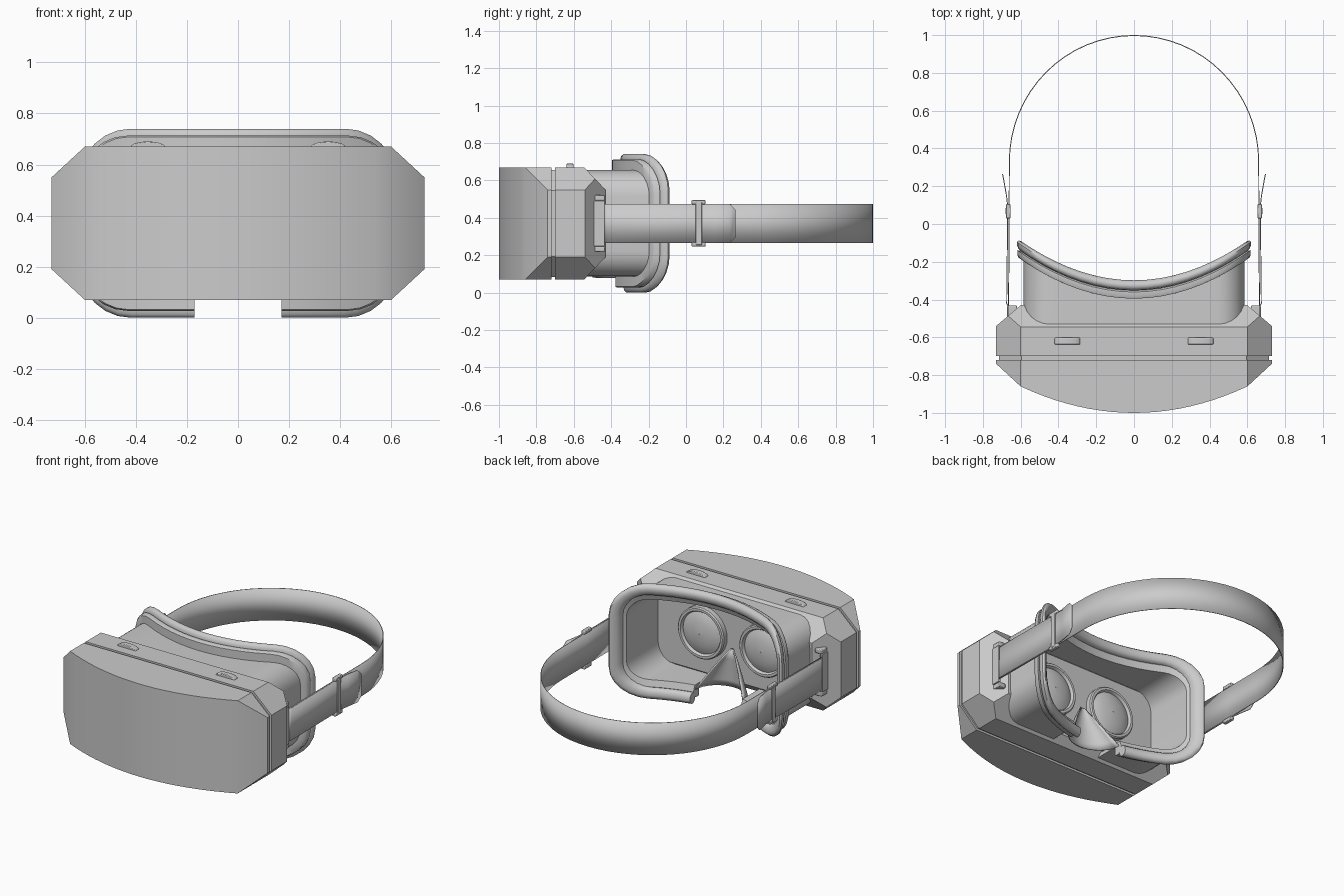
import bpy, bmesh
from math import sin, cos, pi, radians
from mathutils import Vector

if "Cube" in bpy.data.objects:
    bpy.data.objects.remove(bpy.data.objects["Cube"])

ZC = 0.37  # mid height of the headset


def finish(name, bm, mirror=False, angle=30, bevel=0, solid=0):
    bmesh.ops.recalc_face_normals(bm, faces=bm.faces[:])
    me = bpy.data.meshes.new(name)
    bm.to_mesh(me)
    bm.free()
    ob = bpy.data.objects.new(name, me)
    bpy.context.collection.objects.link(ob)
    bpy.ops.object.select_all(action='DESELECT')
    ob.select_set(True)
    bpy.context.view_layer.objects.active = ob
    bpy.ops.object.shade_smooth_by_angle(angle=radians(angle))
    if solid:
        m = ob.modifiers.new("Solid", 'SOLIDIFY')
        m.thickness, m.offset = solid, 0
    if bevel:
        m = ob.modifiers.new("Bevel", 'BEVEL')
        m.width, m.segments = bevel, 2
    if mirror:
        ob.modifiers.new("Mirror", 'MIRROR')
    return ob


def prism(name, outline, z0, z1, planes, **kw):
    """Extrude an xy outline upward, then slice it by planes (point, normal)."""
    bm = bmesh.new()
    f = bm.faces.new([bm.verts.new((x, y, z0)) for x, y in outline])
    ext = bmesh.ops.extrude_face_region(bm, geom=[f])
    bmesh.ops.translate(bm, vec=(0, 0, z1 - z0),
                        verts=[g for g in ext['geom'] if isinstance(g, bmesh.types.BMVert)])
    bmesh.ops.recalc_face_normals(bm, faces=bm.faces[:])
    for co, no in planes:
        bmesh.ops.bisect_plane(bm, geom=bm.verts[:] + bm.edges[:] + bm.faces[:], dist=1e-5,
                               plane_co=co, plane_no=Vector(no).normalized(), clear_outer=True)
        bmesh.ops.holes_fill(bm, edges=[e for e in bm.edges if e.is_boundary], sides=0)
    return finish(name, bm, **kw)


def box(name, lo, hi, **kw):
    return prism(name, [(lo[0], lo[1]), (hi[0], lo[1]), (hi[0], hi[1]), (lo[0], hi[1])],
                 lo[2], hi[2], [], **kw)


def ring(hx, hz, r, y0, k, gap):
    """Rounded rectangle in xz, open at the bottom centre, bent back along y by k*x^2."""
    pts = [(gap + (hx - r - gap) * i / 4, -hz) for i in range(4)]
    for sx, sz, a0 in ((1, -1, -pi / 2), (1, 1, 0), (-1, 1, pi / 2), (-1, -1, pi)):
        if (sx, sz) == (-1, 1):
            pts += [((hx - r) * (1 - i / 6), hz) for i in range(1, 12)]
        pts += [(sx * (hx - r) + r * cos(a0 + i * pi / 12), sz * (hz - r) + r * sin(a0 + i * pi / 12))
                for i in range(7)]
    pts += [(-gap - (hx - r - gap) * i / 4, -hz) for i in (3, 2, 1, 0)]
    return [(x, y0 + k * x * x, ZC + z) for x, z in pts]


def skin(bm, rows, cyclic=False):
    vs = [[bm.verts.new(p) for p in row] for row in rows]
    for i in range(len(vs) if cyclic else len(vs) - 1):
        a, b = vs[i], vs[(i + 1) % len(vs)]
        for j in range(len(a) - 1):
            bm.faces.new((a[j], a[j + 1], b[j + 1], b[j]))
    return vs


# Housing: bowed front shell, seam core and chamfered rear body, all with cut corners
def corners(d=0):
    return [((sx * (0.60 - d), 0, ZC + sz * (0.30 - d * .6)), (sx * 0.12, 0, sz * 0.13))
            for sx in (1, -1) for sz in (1, -1)]


front = [(0.6 * i / 10, -1 + 0.14 * (i / 10) ** 2) for i in range(-10, 11)]
prism("front_shell", [(-0.73, -0.72), (-0.73, -0.74)] + front + [(0.73, -0.74), (0.73, -0.72)],
      0.07, 0.67, corners())
box_core = [(-0.715, -0.73), (0.715, -0.73), (0.715, -0.69), (-0.715, -0.69)]
prism("seam_core", box_core, 0.083, 0.657, corners(0.012))
slopes = [((0, -0.545, ZC + s * 0.30), (0, 0.12, s * 0.115)) for s in (1, -1)]
body = prism("rear_body", [(-0.73, -0.70), (0.73, -0.70), (0.73, -0.54), (0.60, -0.43),
                           (-0.60, -0.43), (-0.73, -0.54)], 0.07, 0.67, corners() + slopes, angle=20)

# Hollow behind the lens plate
bm = bmesh.new()
vs = skin(bm, [ring(0.552, 0.262, 0.12, y, 0, 0.1) for y in (-0.50, -0.30)])
bm.faces.new((vs[0][0], vs[0][-1], vs[1][-1], vs[1][0]))
for v in vs:
    bm.faces.new(v)
cutter = finish("cavity_cutter", bm)
cutter.hide_render = True
cutter.hide_viewport = False
cutter.display_type = 'WIRE'
m = body.modifiers.new("Cavity", 'BOOLEAN')
m.object, m.operation, m.solver = cutter, 'DIFFERENCE', 'EXACT'

# Face hood with flange, notched at the nose
K = 0.58
hood = [(.585, .285, .14, -.54, 0), (.585, .285, .14, -.395, K), (.61, .338, .18, -.395, K),
        (.618, .343, .185, -.385, K), (.618, .343, .185, -.36, K), (.60, .33, .175, -.35, K),
        (.575, .30, .15, -.335, K), (.55, .26, .12, -.35, K), (.55, .26, .12, -.505, 0)]
cushion = [(.60, .335, .18, -.352, K), (.612, .358, .195, -.348, K), (.62, .37, .2, -.335, K),
           (.62, .37, .2, -.318, K), (.61, .358, .19, -.303, K), (.595, .342, .18, -.298, K),
           (.575, .318, .165, -.303, K), (.563, .302, .15, -.318, K), (.563, .302, .15, -.345, K)]
for name, rows, ang in (("face_hood", hood, 35), ("face_cushion", cushion, 50)):
    bm = bmesh.new()
    vs = skin(bm, [ring(*r, 0.17) for r in rows], cyclic=True)
    for e in (0, -1):
        bm.faces.new([v[e] for v in vs])
    finish(name, bm, angle=ang)

# Nose bridge: half cone opening downward and backward
bm = bmesh.new()
rows = []
for t in (0.04, 0.3, 0.6, 0.85, 1):
    cy = -0.475 + 0.135 * t
    rows.append([(0.172 * t ** .9 * cos(pi + pi * i / 16), cy + 0.155 * t * sin(pi + pi * i / 16),
                  0.345 - 0.265 * t) for i in range(17)])
skin(bm, rows)
finish("nose_bridge", bm, solid=0.008, angle=40)

# Lenses: raised ring and domed glass
bm = bmesh.new()
prof = [(.165, -.505), (.165, -.468), (.158, -.46), (.143, -.46), (.137, -.468), (.135, -.478),
        (.11, -.467), (.08, -.459), (.04, -.453), (.002, -.451)]
skin(bm, [[(0.22 + r * cos(a * pi / 20), y, 0.38 + r * sin(a * pi / 20)) for a in range(41)]
          for r, y in prof])
bmesh.ops.remove_doubles(bm, verts=bm.verts[:], dist=1e-4)
finish("lens", bm, mirror=True)

# Top buttons
bm = bmesh.new()
vs = skin(bm, [[(0.353 + 0.068 * cos(a * pi / 12), y, 0.668 + 0.022 * sin(a * pi / 12))
                for a in range(24)] for y in (-0.638, -0.602)])
bm.faces.new((vs[0][-1], vs[0][0], vs[1][0], vs[1][-1]))
for v in vs:
    bm.faces.new(v)
finish("top_button", bm, mirror=True, bevel=0.004)


# Head strap: one band around the back, plus folded ends with loose tails
def strap(name, path, mirror=False):
    bm = bmesh.new()
    skin(bm, [[(x, y, ZC - h) for x, y, h in path], [(x, y, ZC + h) for x, y, h in path]])
    finish(name, bm, mirror=mirror, solid=0.005, angle=40)


H = 0.104
arc = [(0.66 * cos(i * pi / 32), 0.33 + 0.668 * sin(i * pi / 32), H) for i in range(33)]
strap("head_strap", [(0.664, -0.44, H), (0.661, 0.07, H)] + arc + [(-0.661, 0.07, H), (-0.664, -0.44, H)])
strap("strap_fold", [(0.664, -0.44, H), (0.674, -0.42, H), (0.669, 0.03, H), (0.668, 0.09, H),
                     (0.675, 0.15, H), (0.69, 0.235, H), (0.696, 0.265, 0.072)], mirror=True)

# Strap buckles
for s, n in ((1, "top"), (-1, "bottom")):
    z = ZC + s * 0.113
    box("buckle_" + n, (0.653, 0.03, z - 0.011), (0.678, 0.105, z + 0.011),
        mirror=True, bevel=0.004)
    z = ZC + s * 0.137
    box("mount_" + n, (0.62, -0.52, z - 0.014), (0.668, -0.432, z + 0.014),
        mirror=True, bevel=0.005)
box("buckle_bar", (0.67, 0.052, ZC - 0.115), (0.68, 0.085, ZC + 0.115), mirror=True, bevel=0.003)

# Strap anchor loops on the housing sides
box("strap_anchor", (0.655, -0.515, ZC - 0.122), (0.672, -0.435, ZC + 0.122), mirror=True, bevel=0.003)
